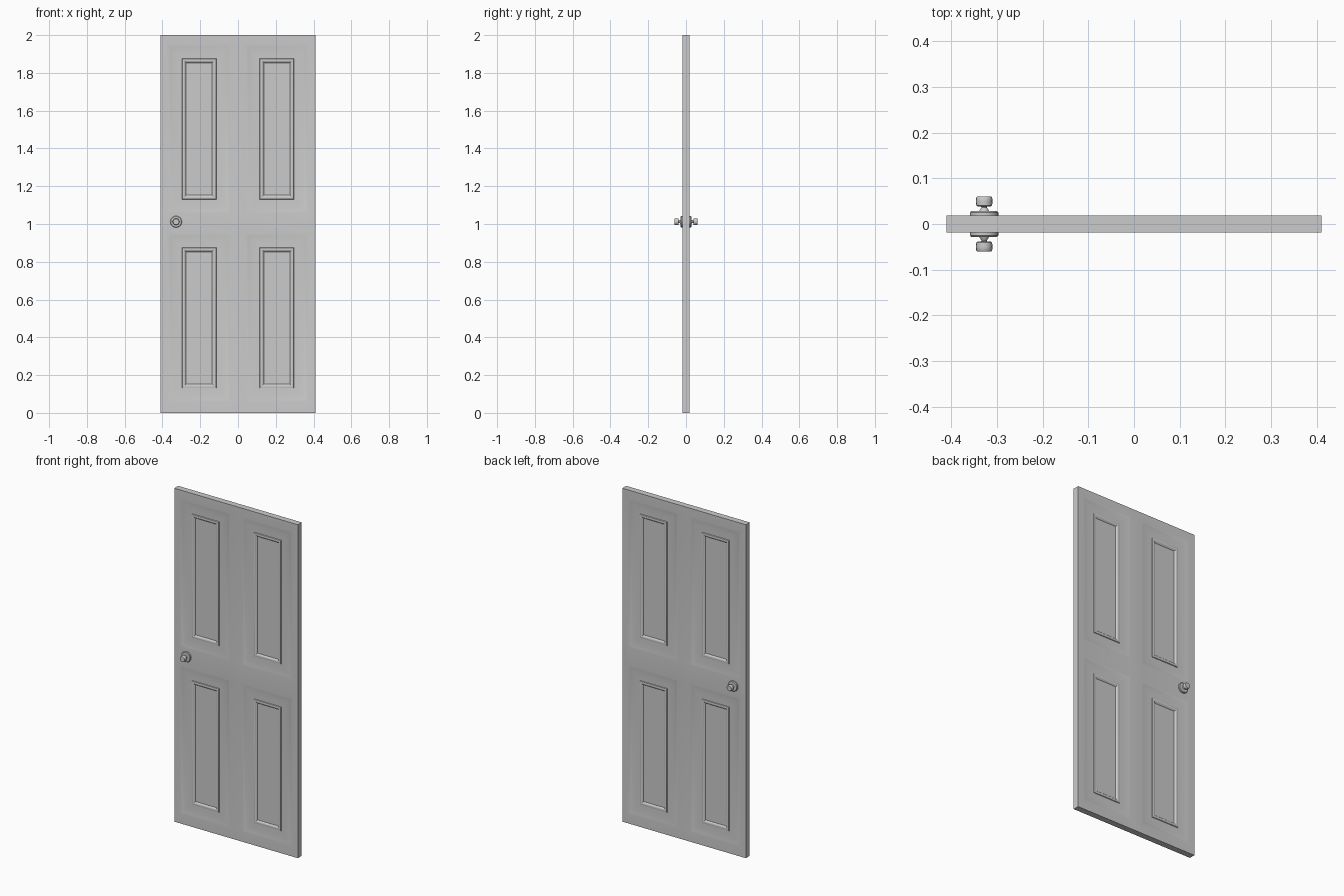
import bpy, bmesh, math
from mathutils import Matrix

if "Cube" in bpy.data.objects:
    bpy.data.objects.remove(bpy.data.objects["Cube"])

HALF_W, HEIGHT, HALF_T = 0.41, 2.0, 0.0185
PANEL_X, PANEL_HX, PANEL_HZ = 0.206, 0.091, 0.372   # moulding outline
PANEL_Z = (0.503, 1.503)
FIELD = 0.073                                       # scooped border width

# Panel section: (distance inward from the border, depth below the door face)
PROFILE = [(0.012, 0.0022), (0.03, 0.004), (0.05, 0.005), (FIELD, 0.0055),
           (FIELD + 0.002, 0.002), (FIELD + 0.007, 0.0005),
           (FIELD + 0.012, 0.001), (FIELD + 0.017, 0.004),
           (FIELD + 0.022, 0.0095)]


def finish(bm, name, angle):
    bmesh.ops.recalc_face_normals(bm, faces=bm.faces[:])
    mesh = bpy.data.meshes.new(name)
    bm.to_mesh(mesh)
    bm.free()
    ob = bpy.data.objects.new(name, mesh)
    bpy.context.collection.objects.link(ob)
    bpy.ops.object.select_all(action='DESELECT')
    ob.select_set(True)
    bpy.context.view_layer.objects.active = ob
    bpy.ops.object.shade_smooth_by_angle(angle=math.radians(angle))
    return ob


def build_door():
    bm = bmesh.new()
    hx, hz = PANEL_HX + FIELD, PANEL_HZ + FIELD
    xs = [-HALF_W, -PANEL_X - hx, -PANEL_X + hx, PANEL_X - hx, PANEL_X + hx, HALF_W]
    zs = [0, PANEL_Z[0] - hz, PANEL_Z[0] + hz, PANEL_Z[1] - hz, PANEL_Z[1] + hz, HEIGHT]
    grid = [[bm.verts.new((x, -HALF_T, z)) for x in xs] for z in zs]
    for j in range(5):
        for i in range(5):
            ring = [grid[j][i], grid[j][i + 1], grid[j + 1][i + 1], grid[j + 1][i]]
            if i % 2 and j % 2:
                # nested loops make the scooped field, moulding and sunk panel
                for d, depth in PROFILE:
                    x0, x1, z0, z1 = xs[i] + d, xs[i + 1] - d, zs[j] + d, zs[j + 1] - d
                    y = -HALF_T + depth
                    inner = [bm.verts.new((x, y, z)) for x, z in
                             ((x0, z0), (x1, z0), (x1, z1), (x0, z1))]
                    for k in range(4):
                        m = (k + 1) % 4
                        bm.faces.new((ring[k], ring[m], inner[m], inner[k]))
                    ring = inner
            bm.faces.new(ring)
    # door edges out to the middle plane, then mirror to the other side
    border = [e for e in bm.edges if e.is_boundary]
    ext = bmesh.ops.extrude_edge_only(bm, edges=border)
    for v in ext['geom']:
        if isinstance(v, bmesh.types.BMVert):
            v.co.y = 0
    bmesh.ops.mirror(bm, geom=bm.verts[:] + bm.edges[:] + bm.faces[:],
                     axis='Y', merge_dist=1e-5)
    bmesh.ops.remove_doubles(bm, verts=bm.verts[:], dist=1e-5)
    return finish(bm, "door_panel", 35)


def lathe(name, profile, side, segs=16):
    """Turn (radius, y) points around the handle axis."""
    bm = bmesh.new()
    rings = []
    for r, y in profile:
        rings.append([bm.verts.new((r * math.cos(2 * math.pi * k / segs), side * y,
                                    r * math.sin(2 * math.pi * k / segs)))
                      for k in range(segs)])
    for a, b in zip(rings, rings[1:]):
        for k in range(segs):
            m = (k + 1) % segs
            bm.faces.new((a[k], a[m], b[m], b[k]))
    bm.faces.new(rings[0])
    bm.faces.new(rings[-1])
    bmesh.ops.transform(bm, matrix=Matrix.Translation((-0.328, 0, 1.012)), verts=bm.verts[:])
    return finish(bm, name, 35)


build_door()

# Handle on each face: round backplate, tapered neck and knob
for label, side in (("front", -1), ("back", 1)):
    lathe(label + "_backplate", [(0.031, 0.015), (0.031, 0.025), (0.028, 0.0285)], side)
    lathe(label + "_neck", [(0.011, 0.026), (0.010, 0.030), (0.006, 0.036), (0.008, 0.042)], side)
    lathe(label + "_knob", [(0.014, 0.0385), (0.0175, 0.041), (0.018, 0.050),
                            (0.0175, 0.058), (0.0155, 0.0605)], side)
